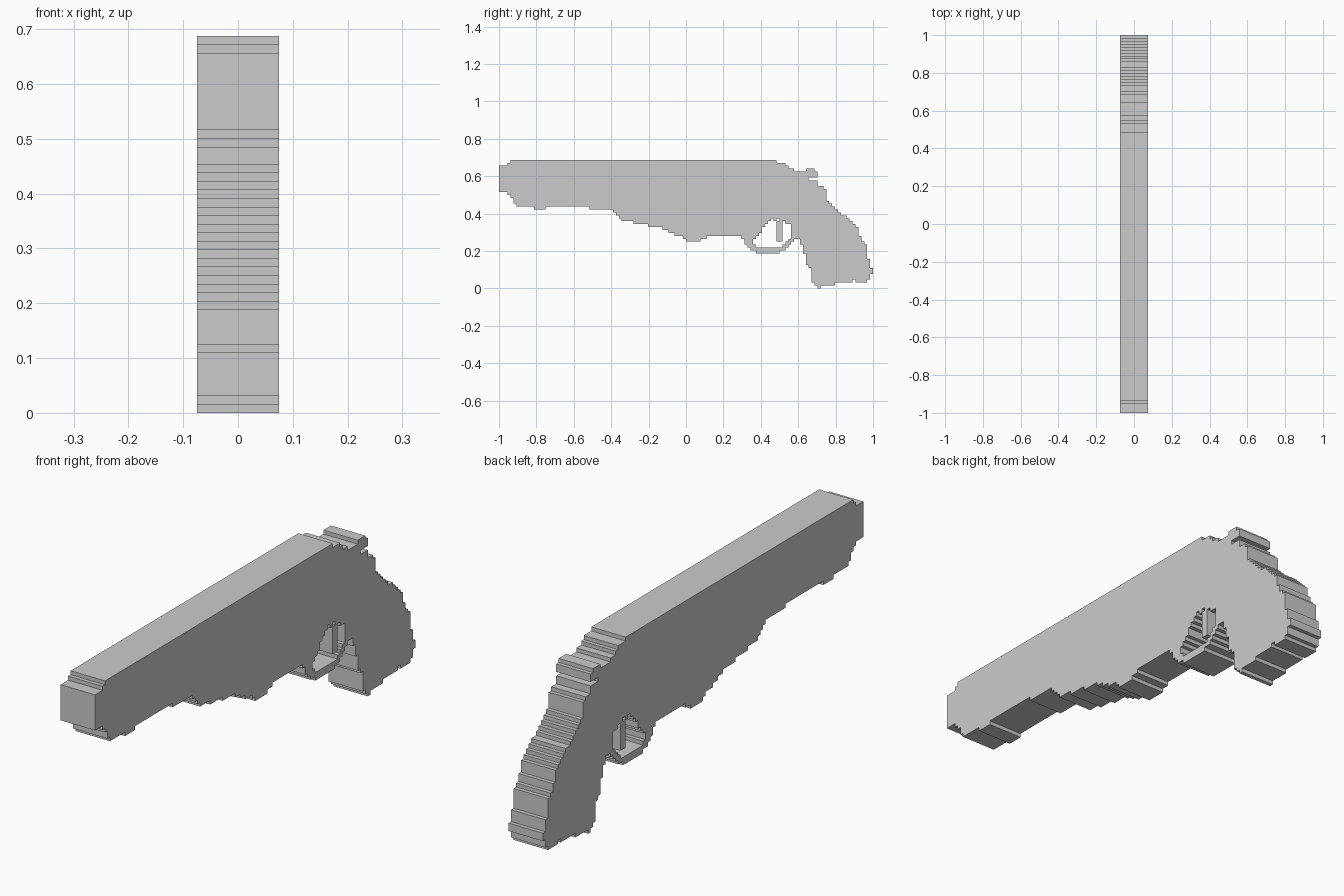
import bpy, bmesh

if "Cube" in bpy.data.objects:
    bpy.data.objects.remove(bpy.data.objects["Cube"])

P = 1 / 64          # stair-step cell size
HALF = 0.075        # half thickness


def columns(runs, end):
    """Expand (first_column, height) runs to one height per column."""
    out = {}
    for (c, h), (nxt, _) in zip(runs, runs[1:] + [(end, 0)]):
        for i in range(c, nxt):
            out[i] = h
    return out


def slab(name, cells):
    """Extrude a set of grid cells across x into one clean solid."""
    bm = bmesh.new()
    verts = {}

    def v(c, r):
        if (c, r) not in verts:
            verts[c, r] = bm.verts.new((-HALF, c * P - 1, r * P))
        return verts[c, r]

    for c, r in sorted(cells):
        bm.faces.new((v(c, r), v(c, r + 1), v(c + 1, r + 1), v(c + 1, r)))
    ext = bmesh.ops.extrude_face_region(bm, geom=bm.faces[:], use_keep_orig=True)
    moved = [g for g in ext["geom"] if isinstance(g, bmesh.types.BMVert)]
    bmesh.ops.translate(bm, verts=moved, vec=(2 * HALF, 0, 0))
    bmesh.ops.recalc_face_normals(bm, faces=bm.faces[:])
    bmesh.ops.dissolve_limit(bm, angle_limit=0.01, verts=bm.verts[:], edges=bm.edges[:])
    bmesh.ops.triangulate(bm, faces=[f for f in bm.faces if len(f.verts) > 4])
    me = bpy.data.meshes.new(name)
    bm.to_mesh(me)
    bm.free()
    bpy.context.collection.objects.link(bpy.data.objects.new(name, me))


# Upper edge: barrel top, then the back of the grip
top = columns([(0, 42), (3, 43), (4, 44), (95, 43), (98, 42), (99, 41), (101, 40),
               (106, 37), (109, 35), (111, 34), (112, 30), (113, 29), (114, 28),
               (115, 27), (116, 26), (117, 25), (119, 24), (120, 23), (121, 22),
               (122, 21), (123, 18), (124, 16), (125, 15), (126, 10), (127, 7)], 128)

# Lower edge: barrel, trigger guard, then the front and base of the grip
barrel_low = [(0, 33), (3, 32), (4, 31), (5, 29), (6, 28), (12, 27), (16, 28), (31, 27),
              (39, 26), (40, 25), (41, 24), (42, 23), (46, 22), (51, 21), (56, 20),
              (58, 19), (60, 18), (63, 17), (64, 16), (69, 17), (71, 18)]
guard_low = [(83, 17), (84, 15), (85, 14), (86, 13), (88, 12), (96, 13), (98, 14),
             (99, 15), (100, 16), (101, 17)]
grip_low = [(103, 15), (104, 12), (105, 8), (106, 7), (107, 2), (108, 1), (109, 0),
            (110, 1), (115, 2), (121, 3), (122, 2), (126, 3), (127, 5)]
low = columns(barrel_low + guard_low + grip_low, 128)

# Opening inside the trigger guard
hole_top = columns([(87, 17), (88, 18), (89, 19), (90, 21), (91, 22), (92, 23),
                    (93, 24), (94, 23), (95, 24), (97, 23), (98, 22)], 100)
hole_low = columns([(87, 15), (88, 14), (97, 15), (98, 16), (99, 17)], 100)
hole = {(c, r) for c in hole_top for r in range(hole_low[c], hole_top[c])}

slab("pistol_body", {(c, r) for c in top for r in range(low[c], top[c])} - hole)

# Trigger hanging into the opening
slab("trigger", {(c, r) for c in (95, 96) for r in range(16, 24)} - {(95, 23), (95, 16)}
     | {(95, 16)})

# Hammer overhanging the back of the frame
slab("hammer", {(c, r) for c in range(105, 109) for r in (38, 39)}
     | {(c, 40) for c in range(105, 108)})
